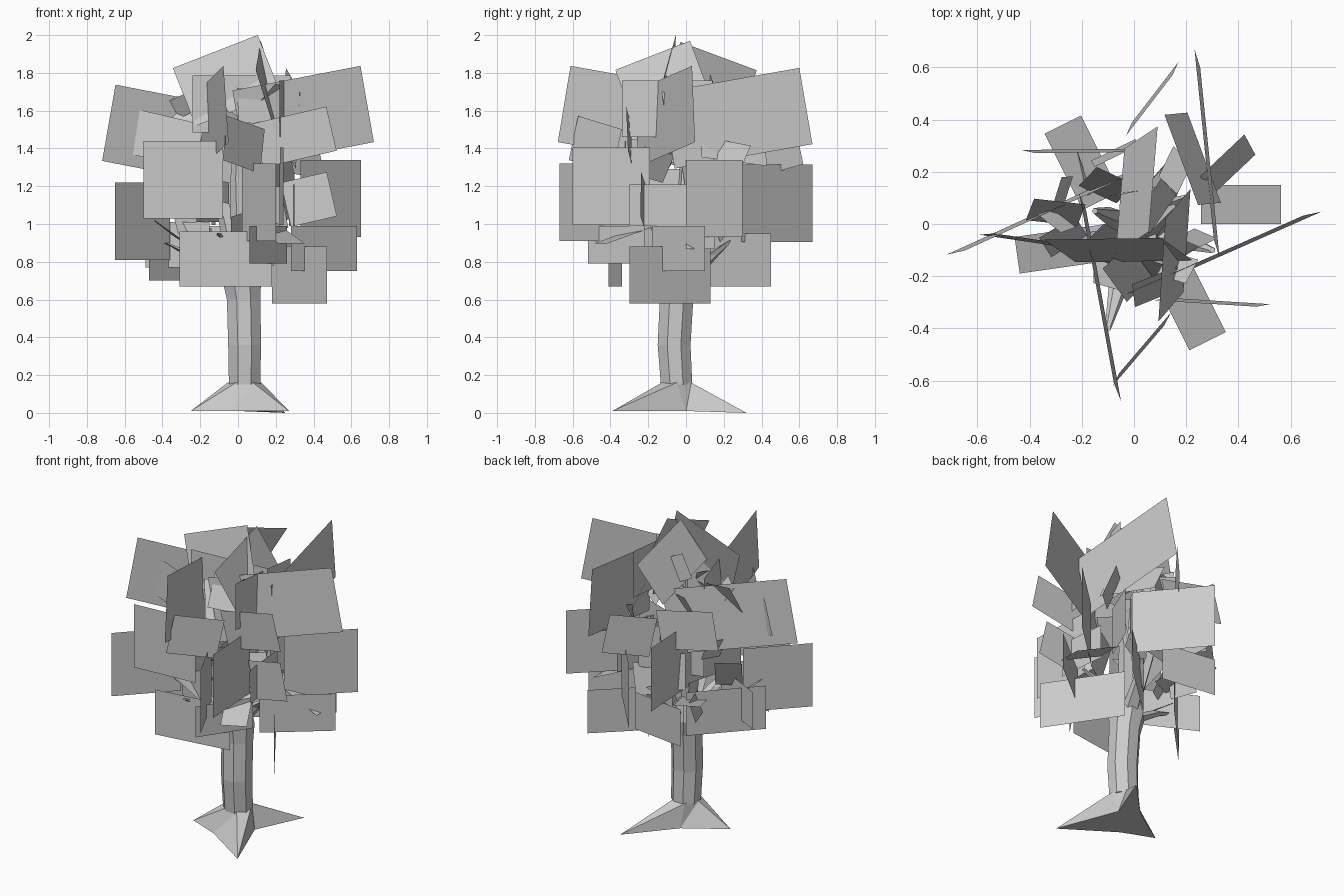
import bpy, bmesh, math, random
from mathutils import Vector, Matrix

cube = bpy.data.objects.get("Cube")
if cube:
    bpy.data.objects.remove(cube, do_unlink=True)
random.seed(4)

grey = bpy.data.materials.new("plain grey")
grey.use_nodes = True
COLOUR = (0.6, 0.6, 0.6, 1)
grey.diffuse_color = COLOUR
grey.node_tree.nodes["Principled BSDF"].inputs["Base Color"].default_value = COLOUR


def finish(name, bm, solid=True):
    if solid:
        bmesh.ops.recalc_face_normals(bm, faces=bm.faces)
    mesh = bpy.data.meshes.new(name)
    bm.to_mesh(mesh)
    bm.free()
    mesh.materials.append(grey)
    obj = bpy.data.objects.new(name, mesh)
    bpy.context.collection.objects.link(obj)
    return obj


def tube(name, path, sides):
    """Loft horizontal rings along a path of (x, y, z, radius)."""
    bm = bmesh.new()
    rings = []
    for x, y, z, r in path:
        ring = []
        for i in range(sides):
            a = math.tau * (i + 0.5) / sides
            ring.append(bm.verts.new((x + r * math.cos(a), y + r * math.sin(a), z)))
        rings.append(ring)
    for low, high in zip(rings, rings[1:]):
        for i in range(sides):
            j = (i + 1) % sides
            bm.faces.new((low[i], low[j], high[j], high[i]))
    bm.faces.new(rings[0])
    bm.faces.new(rings[-1])
    return finish(name, bm)


def leaf_card(name, start, end, z, height, roll=0, lean=0):
    """Flat rectangle over a plan line; roll lifts its far end, lean tips it over."""
    a, b = Vector((*start, z)), Vector((*end, z))
    along = (b - a).normalized()
    normal = along.cross(Vector((0, 0, 1)))
    turn = Matrix.Rotation(math.radians(lean), 3, along) @ Matrix.Rotation(math.radians(roll), 3, normal)
    u = turn @ along * (b - a).length / 2
    v = turn @ Vector((0, 0, height / 2))
    mid = (a + b) / 2
    bm = bmesh.new()
    bm.faces.new([bm.verts.new(mid + s * u + t * v)
                  for s, t in ((-1, -1), (1, -1), (1, 1), (-1, 1))])
    return finish(name, bm, solid=False)


# Trunk with a gentle bend, flaring where it forks
tube("trunk", [(0.035, -0.05, 0.15, 0.09), (0.035, -0.063, 0.36, 0.094),
               (0.03, -0.05, 0.6, 0.096), (0.02, -0.045, 0.7, 0.11),
               (0.02, -0.03, 0.84, 0.07)], 8)

# Root flare: three pointed roots with hollows between them
bm = bmesh.new()
foot = [bm.verts.new(p) for p in (
    (0.27, -0.39, 0.01), (0.12, 0, 0.01), (0.25, 0.32, 0),
    (0, 0.06, 0.01), (-0.25, -0.1, 0.01), (-0.05, -0.18, 0.01))]
collar = []
for i in range(6):
    a = math.radians(-60 + 60 * i)
    collar.append(bm.verts.new((0.035 + 0.09 * math.cos(a), -0.05 + 0.09 * math.sin(a), 0.16)))
for i in range(6):
    j = (i + 1) % 6
    bm.faces.new((foot[i], foot[j], collar[j]))
    bm.faces.new((foot[i], collar[j], collar[i]))
bm.faces.new(collar)
bm.faces.new(foot)
finish("root_flare", bm)

# Forked branches reaching into the crown
tips = [(-0.38, -0.1, 0.9), (0.3, -0.1, 0.95), (-0.1, -0.4, 0.95),
        (0.15, 0.25, 0.92), (0, 0, 1.6), (0.2, 0.1, 1.35), (-0.15, 0.05, 1.4)]
for i, (x, y, z) in enumerate(tips):
    tube(f"branch_{i + 1}", [(0.02, -0.04, 0.68, 0.06),
                             (x * 0.55, y * 0.55, 0.7 + (z - 0.7) * 0.6, 0.04),
                             (x, y, z, 0.012)], 5)

# Four wide upper cards, each rising outward
for start, end, z, lean in (((0, 0.2), (-0.69, -0.11), 1.47, -2), ((0, -0.26), (0.69, 0.04), 1.57, -2),
                            ((0.32, -0.1), (0.24, 0.64), 1.56, 2), ((-0.2, 0.09), (-0.06, -0.65), 1.57, 2)):
    leaf_card("upper_card", start, end, z, 0.41, roll=10, lean=lean)

# Wide upright cards around the middle
for start, end, z in (((-0.65, -0.37), (-0.36, -0.07), 1.015), ((0.65, 0.3), (0.33, 0), 1.135),
                      ((0.2, -0.67), (0.02, -0.3), 1.115), ((-0.06, 0.67), (0.26, 0.29), 1.11),
                      ((-0.5, -0.35), (-0.08, -0.32), 1.235), ((0.24, -0.6), (0.22, -0.19), 1.2),
                      ((-0.14, 0.56), (-0.12, 0.14), 1.2)):
    leaf_card("middle_card", start, end, z, 0.41)

# Lower skirt of upright cards
for start, end, z, height in (
        ((0.18, 0.13), (0.47, -0.3), 0.73, 0.3), ((-0.31, -0.41), (0.18, -0.34), 0.815, 0.29),
        ((-0.47, -0.15), (-0.14, 0.2), 0.84, 0.28), ((0.63, 0.1), (0.28, -0.18), 0.87, 0.24),
        ((0.39, 0.45), (0.02, 0.11), 0.81, 0.28), ((-0.26, 0.43), (0.1, 0.38), 0.87, 0.24),
        ((-0.49, 0.02), (-0.15, -0.15), 0.89, 0.24), ((0.06, -0.52), (0.26, -0.22), 0.89, 0.2)):
    leaf_card("lower_card", start, end, z, height)

# Smaller upright cards filling the crown
for start, end, z, height in (
        ((0.3, -0.3), (0.27, 0.02), 1.1, 0.22), ((0.2, 0.04), (0.3, 0.28), 1.18, 0.31),
        ((-0.24, -0.14), (0.28, -0.1), 1.635, 0.3), ((0.22, -0.34), (0.28, 0.14), 1.61, 0.3),
        ((-0.2, 0.1), (0.2, 0.2), 1.2, 0.28), ((-0.22, -0.25), (-0.1, 0.2), 1.15, 0.28)):
    leaf_card("inner_card", start, end, z, height)

# Tilted outer cards
for start, end, z, lean in (((-0.2, -0.09), (-0.57, -0.04), 1.45, 3), ((0.1, -0.29), (0.5, -0.31), 1.46, 3),
                            ((-0.02, 0.36), (0.16, 0.6), 1.4, 3), ((0.13, -0.36), (-0.07, -0.6), 1.42, 3),
                            ((0.25, -0.22), (0.5, -0.24), 1.13, 0), ((0, 0.28), (-0.41, 0.28), 1.43, -3)):
    leaf_card("outer_card", start, end, z, 0.24, roll=13, lean=lean)

# Low cards tipped almost flat
for start, end, z, lean in (((0.41, 0), (0.41, 0.15), 0.94, -65), ((-0.27, 0.2), (-0.13, 0.27), 0.95, -74),
                            ((0.14, -0.34), (0.28, -0.27), 0.95, -72), ((-0.32, -0.03), (-0.3, -0.17), 0.92, 55)):
    leaf_card("flat_card", start, end, z, 0.34, lean=lean)

# Steep cards leaning back inside the crown
for start, end, z in (((-0.4, 0.05), (-0.2, 0.04), 1.58), ((-0.08, -0.14), (0.13, -0.2), 1.45),
                      ((0, -0.28), (0.17, -0.2), 1.62), ((0.3, 0.08), (0.15, 0.42), 1.42),
                      ((0.28, 0.14), (0.44, 0.31), 1.34)):
    leaf_card("leaning_card", start, end, z, 0.2, roll=-8, lean=-25)

# Crown top
leaf_card("top_card", (-0.3, -0.08), (0.18, -0.12), 1.76, 0.34, roll=22, lean=-14)
leaf_card("top_card", (0.12, -0.33), (0.19, 0.09), 1.74, 0.34, roll=22, lean=-14)
leaf_card("top_card", (0.06, 0.34), (-0.04, -0.08), 1.76, 0.3, roll=22, lean=-22)

# Small scattered leaves inside the crown
for i in range(20):
    a = i * 2.4
    r = random.uniform(0.1, 0.3)
    x, y = r * math.cos(a), r * math.sin(a)
    b = random.uniform(0, math.tau)
    w = random.uniform(0.05, 0.1)
    leaf_card("small_leaf", (x - w * math.cos(b), y - w * math.sin(b)),
              (x + w * math.cos(b), y + w * math.sin(b)), 0.86 + 0.045 * i,
              random.uniform(0.1, 0.25), roll=random.uniform(-25, 25), lean=random.uniform(-40, 40))
